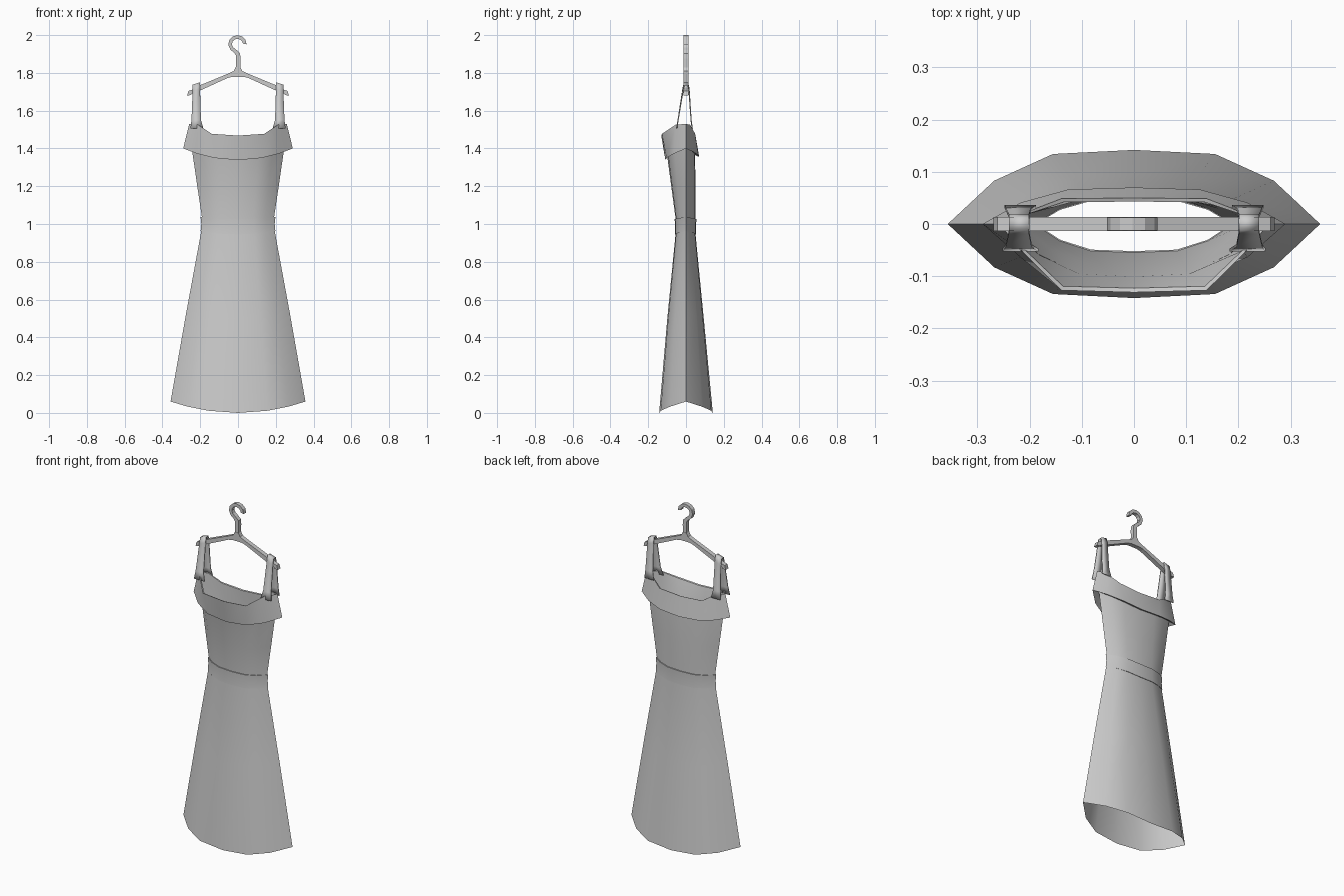
import bpy, bmesh, math

if "Cube" in bpy.data.objects:
    bpy.data.objects.remove(bpy.data.objects["Cube"])

# Cross-section factors from centre to side: width, depth, height rise
SKIRT = [(0, 1, 0), (.435, .945, .19), (.75, .585, .56), (1, 0, 1)]
NECK = [(0, 1, 0), (.54, .97, .15), (.82, .42, .93), (1, 0, 1)]


def make(name, verts, faces, angle=None):
    me = bpy.data.meshes.new(name)
    me.from_pydata(verts, [], faces)
    ob = bpy.data.objects.new(name, me)
    bpy.context.collection.objects.link(ob)
    if angle:
        bpy.ops.object.select_all(action='DESELECT')
        ob.select_set(True)
        bpy.context.view_layer.objects.active = ob
        bpy.ops.object.shade_smooth_by_angle(angle=math.radians(angle))
    return ob


def ring(w, front, back, z_front, z_back, z_side, shape=SKIRT):
    def half(sign, depth, zc):
        pts = [(f * w, d * depth * sign, zc + (z_side - zc) * r) for f, d, r in shape]
        right = pts[::-1]
        return right + [(-x, y, z) for x, y, z in pts[1:]]
    b = half(1, back, z_back)
    f = half(-1, front, z_front)[::-1]
    return b + f[1:-1]


def loft(name, rings, angle=40):
    n = len(rings[0])
    verts = [p for r in rings for p in r]
    faces = [(i * n + j, i * n + (j + 1) % n, (i + 1) * n + (j + 1) % n, (i + 1) * n + j)
             for i in range(len(rings) - 1) for j in range(n)]
    return make(name, verts, faces, angle)


def plate(name, outline, t):
    # Flat outline in x-z, extruded along y
    n = len(outline)
    verts = [(x, y, z) for y in (-t, t) for x, z in outline]
    faces = [tuple(range(n)), tuple(range(2 * n - 1, n - 1, -1))]
    faces += [(i, i + n, (i + 1) % n + n, (i + 1) % n) for i in range(n)]
    ob = make(name, verts, faces)
    bm = bmesh.new()
    bm.from_mesh(ob.data)
    bmesh.ops.recalc_face_normals(bm, faces=bm.faces)
    bm.to_mesh(ob.data)
    bm.free()
    return ob


# Dress shell: skirt and bodice, open at hem and neck
neck = ring(.252, .123, .043, 1.465, 1.465, 1.527, NECK)
loft("dress", [
    ring(.357, .142, .142, 0, 0, .06),
    ring(.274, .099, .094, .5, .5, .53),
    ring(.193, .054, .049, .96, .96, .97),
    ring(.190, .054, .049, 1.02, 1.02, 1.03),
    ring(.217, .078, .050, 1.2, 1.2, 1.21),
    ring(.243, .101, .048, 1.37, 1.37, 1.39),
    neck])

# Folded collar
loft("collar", [
    ring(.243, .100, .048, 1.352, 1.365, 1.405),
    ring(.290, .109, .070, 1.338, 1.355, 1.400),
    ring(.258, .131, .050, 1.468, 1.468, 1.530, NECK),
    neck])

# Waist belt
loft("belt", [
    ring(.190, .052, .047, .946, .946, .966),
    ring(.198, .059, .054, .945, .945, .962),
    ring(.194, .058, .053, .985, .985, 1.0),
    ring(.198, .060, .055, 1.025, 1.025, 1.037),
    ring(.188, .052, .047, 1.025, 1.025, 1.035)])

# Shoulder straps looping over the hanger: inner x, outer x, y, z
path = [(.183, .252, -.050, 1.505), (.196, .246, -.042, 1.55), (.201, .240, -.016, 1.71),
        (.201, .239, -.010, 1.742), (.201, .239, .010, 1.742), (.201, .240, .016, 1.71),
        (.198, .245, .027, 1.55), (.188, .248, .033, 1.505)]
for side, s in (("left", -1), ("right", 1)):
    verts = []
    for a, b, y, z in path:
        tilt = .006 if z > 1.6 else 0
        verts += [(s * a, y, z + tilt), (s * b, y, z - tilt)]
    faces = [(2 * i, 2 * i + 1, 2 * i + 3, 2 * i + 2)[::s] for i in range(len(path) - 1)]
    ob = make("strap_" + side, verts, faces, 40)
    mod = ob.modifiers.new("thickness", 'SOLIDIFY')
    mod.thickness = .006
    mod.offset = 0

# Hanger arms with hooked tips
half = [(.012, 1.83), (.022, 1.81), (.05, 1.797), (.20, 1.735), (.212, 1.722), (.24, 1.712),
        (.262, 1.705), (.269, 1.681), (.25, 1.682), (.242, 1.692), (.20, 1.707), (.055, 1.773),
        (.03, 1.779)]
plate("hanger_arms", half + [(-x, z) for x, z in half[::-1]], .013)

# Hanger hook: a bent strip around a centre line
line = [(0, 1.825), (.001, 1.875), (0, 1.898), (-.014, 1.914), (-.033, 1.929), (-.042, 1.95)]
line += [(-.003 + .039 * math.cos(math.radians(a)), 1.953 + .037 * math.sin(math.radians(a)))
         for a in (150, 120, 90, 60, 30, 0)]
line += [(.026, 1.950)]
lo, hi = [], []
for i, (x, z) in enumerate(line):
    x0, z0 = line[max(i - 1, 0)]
    x1, z1 = line[min(i + 1, len(line) - 1)]
    d = math.hypot(x1 - x0, z1 - z0)
    h = .012 if i < 3 else .0095
    nx, nz = -(z1 - z0) / d * h, (x1 - x0) / d * h
    lo.append((x - nx, z - nz))
    hi.append((x + nx, z + nz))
lo = lo[:-1]
hi = hi[:-1]
plate("hanger_hook", lo + hi[::-1], .012)
